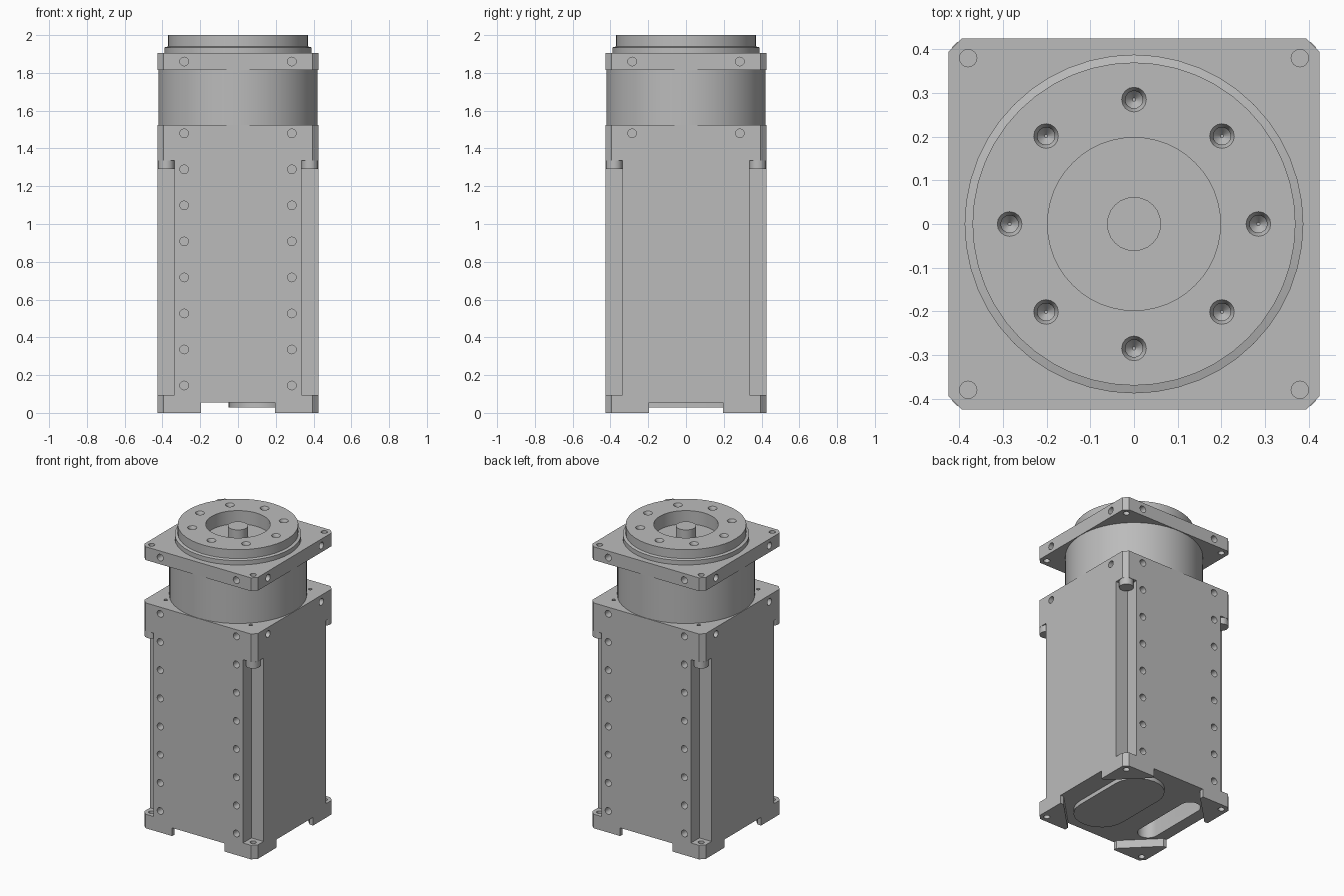
import bpy, bmesh
from math import cos, sin, pi, radians
from mathutils import Matrix, Vector

old = bpy.data.objects.get("Cube")
if old:
    bpy.data.objects.remove(old, do_unlink=True)

grey = bpy.data.materials.new("machined grey")
grey.use_nodes = True
grey.diffuse_color = (0.5, 0.5, 0.5, 1)
grey.node_tree.nodes["Principled BSDF"].inputs["Base Color"].default_value = (0.5, 0.5, 0.5, 1)

HALF, SCREW = 0.425, 0.38
CORNERS = [(sx, sy) for sx in (-1, 1) for sy in (-1, 1)]


def prism(bm, pts, z0, z1):
    """Extrude a flat outline between two heights."""
    low = [bm.verts.new((x, y, z0)) for x, y in pts]
    high = [bm.verts.new((x, y, z1)) for x, y in pts]
    bm.faces.new(low[::-1])
    bm.faces.new(high)
    for i in range(len(pts)):
        j = (i + 1) % len(pts)
        bm.faces.new((low[i], low[j], high[j], high[i]))


def circle(r, n, x=0, y=0):
    return [(x + r * cos(2 * pi * i / n), y + r * sin(2 * pi * i / n)) for i in range(n)]


def stadium(x, y, r, straight, n=12):
    """Rounded slot outline running along y."""
    pts = []
    for start, cy in ((0, y + straight / 2), (pi, y - straight / 2)):
        pts += [(x + r * cos(start + pi * i / n), cy + r * sin(start + pi * i / n)) for i in range(n + 1)]
    return pts


def quarter_turns(pts):
    out = []
    for _ in range(4):
        out += pts
        pts = [(-y, x) for x, y in pts]
    return out


def side_hole(bm, centre, axis, r=0.023, depth=0.12):
    rot = Vector((0, 0, 1)).rotation_difference(Vector(axis)).to_matrix().to_4x4()
    bmesh.ops.create_cone(bm, cap_ends=True, segments=16, radius1=r, radius2=r, depth=depth,
                          matrix=Matrix.Translation(centre) @ rot)


def finish(name, bm):
    bmesh.ops.recalc_face_normals(bm, faces=bm.faces)
    mesh = bpy.data.meshes.new(name)
    bm.to_mesh(mesh)
    bm.free()
    mesh.materials.append(grey)
    ob = bpy.data.objects.new(name, mesh)
    bpy.context.collection.objects.link(ob)
    return ob


def activate(ob):
    bpy.ops.object.select_all(action='DESELECT')
    ob.select_set(True)
    bpy.context.view_layer.objects.active = ob


def cut(ob, bm):
    cutter = finish("cutter", bm)
    cutter.hide_render = True
    mod = ob.modifiers.new("cut", 'BOOLEAN')
    mod.operation, mod.solver, mod.object = 'DIFFERENCE', 'EXACT', cutter
    activate(ob)
    bpy.ops.object.modifier_apply(modifier=mod.name)
    bpy.data.objects.remove(cutter, do_unlink=True)


def smooth(ob):
    activate(ob)
    bpy.ops.object.shade_smooth_by_angle(angle=radians(35))


def solid(name, pts, z0, z1):
    bm = bmesh.new()
    prism(bm, pts, z0, z1)
    return finish(name, bm)


block = quarter_turns([(HALF, -HALF + 0.03), (HALF, HALF - 0.03)])

# Main housing: corner channels, underside recess and side holes
housing = solid("housing", block, 0, 1.525)
bm = bmesh.new()
prism(bm, quarter_turns([(0.5, -0.195), (0.5, 0.195), (0.4, 0.195), (0.195, 0.4)]), -0.1, 0.055)
for sx, sy in CORNERS:
    prism(bm, [(sx * x, sy * y) for x, y in ((0.335, 0.335), (0.5, 0.335), (0.5, 0.5), (0.335, 0.5))], 0.095, 1.335)
    prism(bm, circle(0.012, 10, sx * 0.318, sy * 0.318), 1.46, 1.6)
    for row in range(8):
        side_hole(bm, (sx * 0.285, sy * HALF, 0.145 + row * 0.1907), (0, 1, 0))
    side_hole(bm, (sx * HALF, sy * 0.285, 1.48), (1, 0, 0))
cut(housing, bm)

# Foot screw holes and the cable slot underneath
bm = bmesh.new()
for sx, sy in CORNERS:
    prism(bm, circle(0.02, 16, sx * SCREW, sy * SCREW), -0.1, 0.2)
prism(bm, stadium(-0.28, 0, 0.065, 0.4), -0.1, 0.18)
cut(housing, bm)
smooth(housing)

smooth(solid("underside_cover", stadium(0.12, 0, 0.17, 0.34), 0.028, 0.055))

# Screw heads at the top of each corner channel
for i, (sx, sy) in enumerate(CORNERS):
    smooth(solid(f"corner_screw_{i + 1}", circle(0.044, 20, sx * SCREW, sy * SCREW), 1.29, 1.335))

# Round drum between housing and flange
smooth(solid("drum", circle(0.422, 64), 1.525, 1.815))

# Square flange with corner and side holes
flange = solid("flange", block, 1.815, 1.905)
bm = bmesh.new()
for sx, sy in CORNERS:
    prism(bm, circle(0.02, 16, sx * SCREW, sy * SCREW), 1.7, 2)
    side_hole(bm, (sx * 0.285, sy * HALF, 1.86), (0, 1, 0))
    side_hole(bm, (sx * HALF, sy * 0.285, 1.86), (1, 0, 0))
cut(flange, bm)
smooth(flange)

# Stepped output ring, turned from a profile
profile = [(0.388, 1.905), (0.388, 1.935), (0.37, 1.94), (0.37, 2.0), (0.198, 2.0), (0.198, 1.91), (0, 1.91), (0, 1.905)]
bm = bmesh.new()
verts = [bm.verts.new((r, 0, z)) for r, z in profile]
edges = [bm.edges.new(p) for p in zip(verts, verts[1:])]
bmesh.ops.spin(bm, geom=verts + edges, axis=(0, 0, 1), cent=(0, 0, 0), angle=2 * pi, steps=48)
bmesh.ops.remove_doubles(bm, verts=bm.verts, dist=0.0005)
# close the hidden underside
bmesh.ops.holes_fill(bm, edges=[e for e in bm.edges if e.is_boundary], sides=0)
ring = finish("output_ring", bm)

# Bolt circle with conical hole bottoms
bm = bmesh.new()
for x, y in circle(0.285, 8):
    for r1, r2, z, h in ((0.004, 0.02, 1.945, 0.02), (0.02, 0.02, 1.97, 0.03), (0.02, 0.031, 1.995, 0.02)):
        bmesh.ops.create_cone(bm, cap_ends=True, segments=16, radius1=r1, radius2=r2, depth=h,
                              matrix=Matrix.Translation((x, y, z)))
bmesh.ops.remove_doubles(bm, verts=bm.verts, dist=0.0005)
bmesh.ops.delete(bm, geom=[f for f in bm.faces if len(f.verts) > 4 and 1.94 < f.calc_center_median().z < 1.99],
                 context='FACES_ONLY')
cut(ring, bm)
smooth(ring)

# Centre shaft in the recess
smooth(solid("centre_shaft", circle(0.062, 24), 1.91, 1.99))
